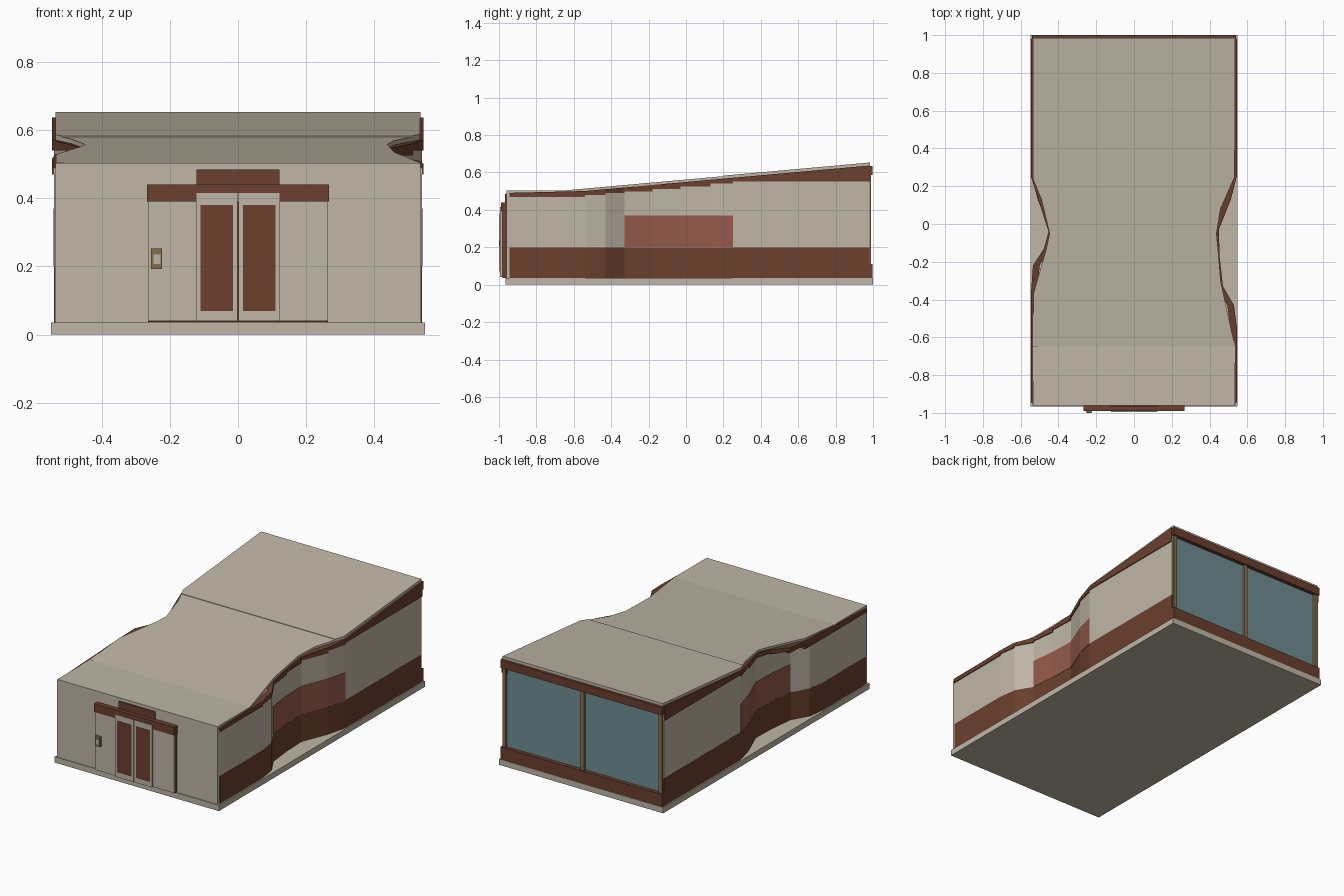
import bpy

cube = bpy.data.objects.get("Cube")
if cube:
    bpy.data.objects.remove(cube, do_unlink=True)


def material(name, r, g, b):
    m = bpy.data.materials.new(name)
    m.use_nodes = True
    m.diffuse_color = (r, g, b, 1)
    m.node_tree.nodes["Principled BSDF"].inputs["Base Color"].default_value = (r, g, b, 1)
    return m


BEIGE = material("warm beige", 0.52, 0.47, 0.38)
BROWN = material("dark brown", 0.145, 0.05, 0.026)
RED = material("brick red", 0.30, 0.10, 0.07)
GLASS = material("blue glass", 0.16, 0.27, 0.29)
TAN = material("tan metal", 0.24, 0.16, 0.07)


def loft(name, rings, mat):
    """Solid through a row of four-cornered rings, capped at both ends."""
    verts = [v for ring in rings for v in ring]
    n = len(rings)
    faces = [(0, 1, 2, 3), tuple(4 * n - 1 - i for i in range(4))]
    for k in range(n - 1):
        a = 4 * k
        for i in range(4):
            j = (i + 1) % 4
            faces.append((a + j, a + i, a + 4 + i, a + 4 + j))
    me = bpy.data.meshes.new(name)
    me.from_pydata(verts, [], faces)
    me.materials.append(mat)
    ob = bpy.data.objects.new(name, me)
    bpy.context.collection.objects.link(ob)
    # make all normals point outward
    import bmesh
    bm = bmesh.new()
    bm.from_mesh(me)
    bmesh.ops.recalc_face_normals(bm, faces=bm.faces)
    bm.to_mesh(me)
    bm.free()
    return ob


def box(name, x, y, z, mat):
    return loft(name, [[(x[0], v, z[0]), (x[1], v, z[0]), (x[1], v, z[1]), (x[0], v, z[1])]
                       for v in y], mat)


def underside(y):
    """Height of the roof's lower face."""
    return 0.49 + max(0, y + 0.65) * 0.0895


def ribbon(name, side, path, low, high, thick, mat, out=0):
    """Upright band along a path of (y, x); heights are numbers or functions of y."""
    h = lambda f, y: f(y) if callable(f) else f
    rings = []
    for y, x in path:
        a, b = side * (x + out), side * (x + out - thick)
        lo, hi = h(low, y), h(high, y)
        rings.append([(a, y, lo), (a, y, hi), (b, y, hi), (b, y, lo)])
    return loft(name, rings, mat)


def along(path, y):
    """Interpolate x on a path of (y, x)."""
    for (y0, x0), (y1, x1) in zip(path, path[1:]):
        if y <= y1:
            return x0 + (x1 - x0) * (y - y0) / (y1 - y0)
    return path[-1][1]


# Plan curves of the pinched side walls, trims and roof edges
wall = [(-0.945, 0.539), (-0.54, 0.539), (-0.43, 0.524), (-0.33, 0.466), (-0.18, 0.449),
        (-0.03, 0.444), (0.13, 0.508), (0.25, 0.539), (0.98, 0.539)]
trims = {1: [(y, x + 0.005) for y, x in wall],
         -1: [(-0.945, 0.545), (-0.36, 0.545), (-0.22, 0.535), (-0.13, 0.477),
              (-0.04, 0.452), (0.13, 0.508), (0.25, 0.545), (0.98, 0.545)]}
edges = {1: [(-0.96, 0.535), (-0.65, 0.535), (-0.31, 0.46), (-0.05, 0.437),
             (0.08, 0.458), (0.25, 0.533), (0.985, 0.535)],
         -1: [(-0.96, 0.535), (-0.37, 0.533), (-0.13, 0.464), (-0.05, 0.447),
              (0.13, 0.49), (0.24, 0.535), (0.985, 0.535)]}

# Floor slab
box("base_slab", (-0.548, 0.548), (-0.965, 1.0), (0, 0.035), BEIGE)

# Side walls with dark skirting, red panel and stepped trim under the roof
for side, label in ((1, "left"), (-1, "right")):
    ribbon(label + "_skirting", side, wall, 0.035, 0.2, 0.015, BROWN, 0.001)
    ribbon(label + "_wall", side, wall, 0.2, lambda y: underside(y) - 0.003, 0.015, BEIGE)
    ribbon(label + "_red_panel", side, wall[3:8], 0.202, 0.37, 0.008, RED, 0.002)
    trim = trims[side]
    for i, (p, q) in enumerate(zip(trim, trim[1:])):
        ribbon(f"{label}_roof_trim_{i}", side, (p, q), underside(p[0]) - 0.02,
               lambda y: underside(y) + 0.001, 0.035, BROWN)

# Roof in two sheets with a small lip at the seam
SEAM = 0.2
stations = sorted({y for e in edges.values() for y, _ in e} | {SEAM})
for name, ys, lift in (("front_roof", [y for y in stations if y <= SEAM], 0),
                       ("rear_roof", [y for y in stations if y >= SEAM], 0.003)):
    rings = []
    for y in ys:
        l, r, z = -along(edges[-1], y), along(edges[1], y), underside(y)
        rings.append([(l, y, z), (r, y, z), (r, y, z + 0.014 + lift), (l, y, z + 0.014 + lift)])
    loft(name, rings, BEIGE)

# Front wall and entrance surround
box("front_wall", (-0.537, 0.537), (-0.96, -0.943), (0.035, 0.49), BEIGE)
box("entrance_core", (-0.264, 0.264), (-0.98, -0.955), (0.037, 0.39), BROWN)
box("entrance_header", (-0.267, 0.267), (-0.99, -0.955), (0.39, 0.44), BROWN)
box("entrance_upper_panel", (-0.122, 0.122), (-0.967, -0.955), (0.44, 0.485), BROWN)
for s, label in ((1, "left"), (-1, "right")):
    span = lambda a, b: tuple(sorted((s * a, s * b)))
    box(label + "_entrance_panel", span(0.122, 0.264), (-0.985, -0.978), (0.04, 0.39), BEIGE)
    box(label + "_door", span(0.002, 0.121), (-0.994, -0.975), (0.04, 0.415), BEIGE)
    box(label + "_door_pane", span(0.015, 0.11), (-0.996, -0.99), (0.07, 0.38), BROWN)

# Entry keypad
box("keypad", (-0.255, -0.223), (-0.998, -0.98), (0.192, 0.252), TAN)
box("keypad_screen", (-0.248, -0.227), (-1.0, -0.996), (0.207, 0.235), BEIGE)

# Glazed rear wall
box("rear_glass", (-0.53, 0.53), (0.968, 0.975), (0.1, 0.6), GLASS)
box("rear_lower_beam", (-0.54, 0.54), (0.965, 0.998), (0.035, 0.11), BROWN)
box("rear_upper_beam", (-0.54, 0.54), (0.965, 0.998), (0.587, 0.635), BROWN)
for x, label in ((-0.522, "right"), (0, "middle"), (0.522, "left")):
    box(label + "_rear_post", (x - 0.011, x + 0.011), (0.965, 0.99), (0.11, 0.587), TAN)
